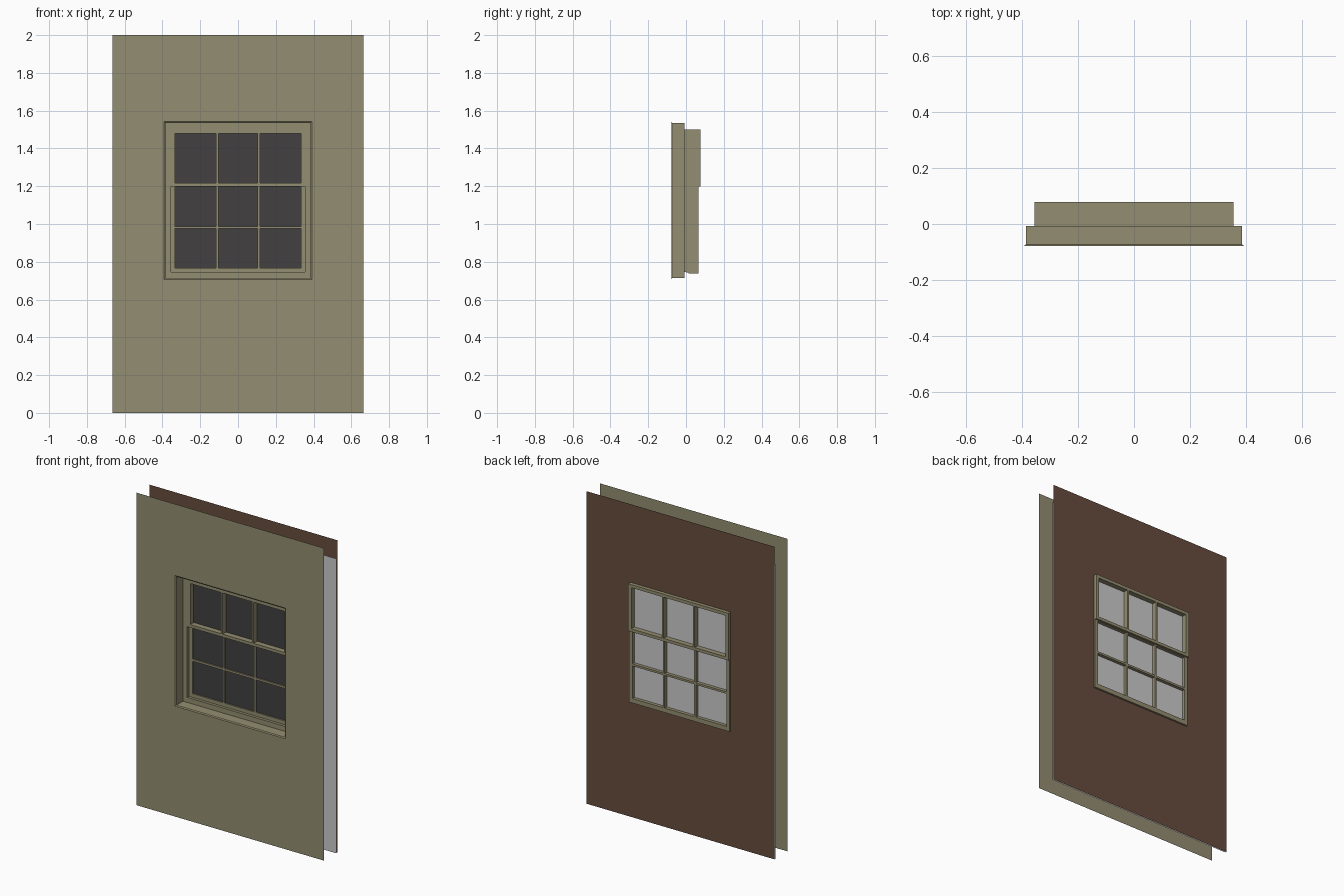
import bpy, bmesh

if "Cube" in bpy.data.objects:
    bpy.data.objects.remove(bpy.data.objects["Cube"])


def material(name, rgb):
    m = bpy.data.materials.new(name)
    m.diffuse_color = (*rgb, 1)
    m.use_nodes = True
    m.node_tree.nodes["Principled BSDF"].inputs["Base Color"].default_value = m.diffuse_color
    return m


OLIVE = material("olive_paint", (0.296, 0.27, 0.165))
BROWN = material("brown_cladding", (0.136, 0.074, 0.048))
GREY = material("pale_grey", (0.61, 0.60, 0.60))
DARK = material("dark_glass", (0.054, 0.051, 0.051))


def finish(name, bm, mat):
    me = bpy.data.meshes.new(name)
    bm.to_mesh(me)
    bm.free()
    me.materials.append(mat)
    ob = bpy.data.objects.new(name, me)
    bpy.context.collection.objects.link(ob)
    return ob


def rect(bm, hw, z0, z1, y):
    return [bm.verts.new(p) for p in ((-hw, y, z0), (hw, y, z0), (hw, y, z1), (-hw, y, z1))]


def loft(name, rects, mat, flip=False):
    """Skin a row of rectangles (half width, bottom, top, y) into a ring or tube."""
    bm = bmesh.new()
    loops = [rect(bm, *r) for r in rects]
    for a, b in zip(loops, loops[1:]):
        for i in range(4):
            j = (i + 1) % 4
            f = bm.faces.new((a[i], a[j], b[j], b[i]))
            if flip:
                f.normal_flip()
    return finish(name, bm, mat)


def sheet(name, r, mat, flip=False):
    bm = bmesh.new()
    f = bm.faces.new(rect(bm, *r))
    if flip:
        f.normal_flip()
    return finish(name, bm, mat)


def bars(name, boxes, y0, y1, mat):
    """Boxes given as (x0, x1, z0, z1), all sharing one depth range."""
    bm = bmesh.new()
    for x0, x1, z0, z1 in boxes:
        vs = bmesh.ops.create_cube(bm, size=1)["verts"]
        for v in vs:
            v.co = (x1 if v.co.x > 0 else x0,
                    y1 if v.co.y > 0 else y0,
                    z1 if v.co.z > 0 else z0)
    return finish(name, bm, mat)


W = 0.665          # wall half width
FRONT, BACK = -0.078, 0.055
FACE = -0.007      # casing face depth
S = 0.355          # sash half width
P = 0.333          # pane area half width
M0, M1 = 0.104, 0.116   # vertical muntin edges

# Wall skins with the window opening
loft("inner_wall", [(W, 0, 2, FRONT), (0.392, 0.707, 1.543, FRONT)], OLIVE)
loft("outer_wall", [(W, 0, 2, BACK), (S, 0.74, 1.5, BACK)], BROWN, True)
# Pale sheet just inside the outer wall, seen through the panes from behind
sheet("wall_backing", (W, 0, 1.885, 0.046), GREY, True)

# Deep reveal, casing face and jamb
loft("window_reveal", [(0.392, 0.707, 1.543, FRONT), (0.385, 0.713, 1.536, -0.073),
                       (0.385, 0.713, 1.536, FACE), (S, 0.745, 1.5, FACE),
                       (S, 0.74, 1.5, 0.067)], OLIVE)

# Upright bars shared by both sashes
def uprights(z0, z1):
    return [(-S, -P, z0, z1), (P, S, z0, z1), (-M1, -M0, z0, z1), (M0, M1, z0, z1)]


# Upper sash: full depth, three panes
bars("upper_sash", uprights(1.2, 1.5) + [(-S, S, 1.48, 1.5), (-S, S, 1.198, 1.217)],
     FACE, 0.078, OLIVE)
# Lower sash: set back from the casing, six panes
bars("lower_sash", uprights(0.74, 1.2) + [(-S, S, 0.738, 0.767), (-S, S, 0.975, 0.988),
                                          (-S, S, 1.195, 1.2)],
     0.014, 0.067, OLIVE)

# Dark glass facing the front
sheet("upper_glass", (P + 0.005, 1.21, 1.49, 0.028), DARK)
sheet("lower_glass", (P + 0.005, 0.76, 1.198, 0.022), DARK)
